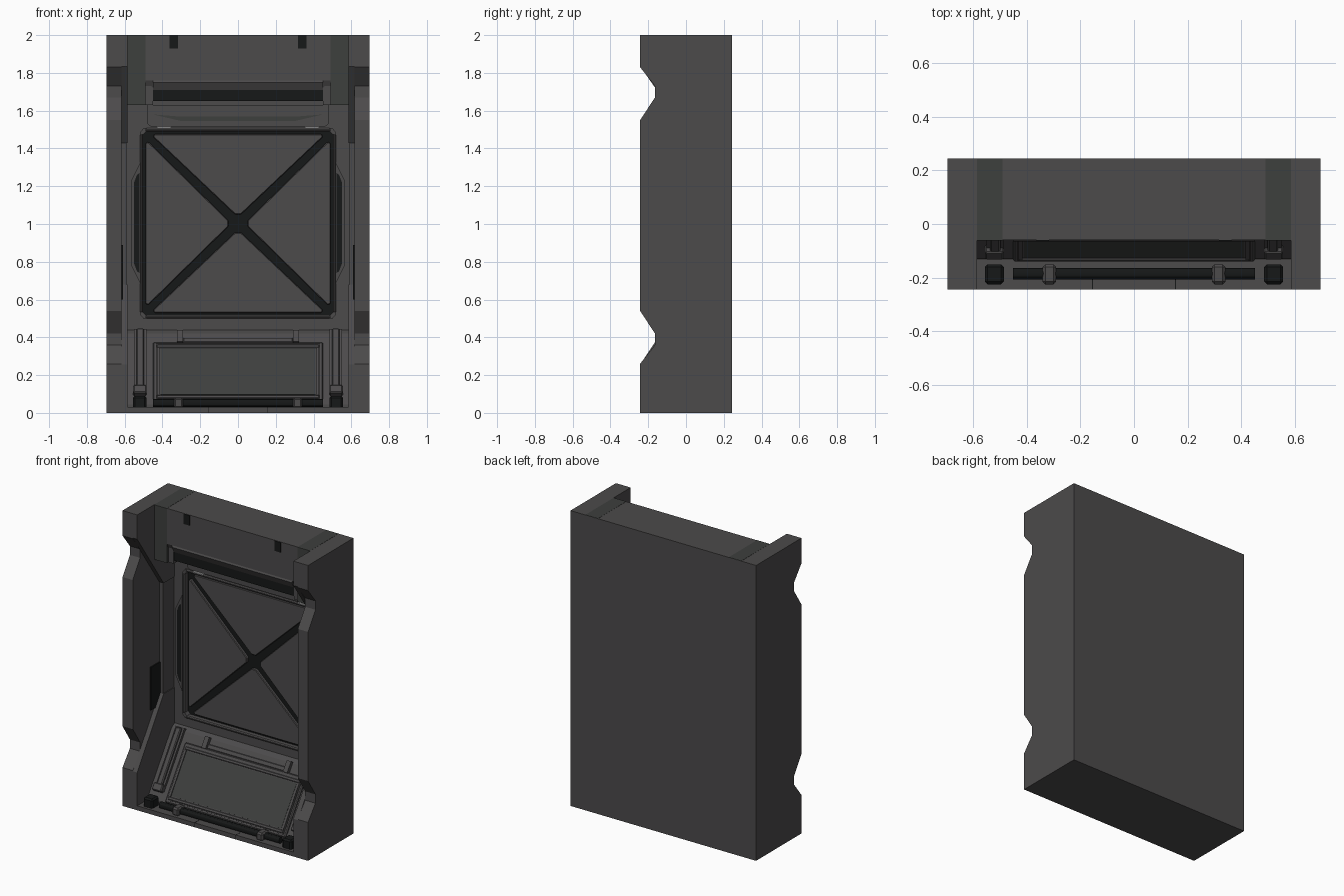
import bpy, bmesh, math
from mathutils import Vector

if "Cube" in bpy.data.objects:
    bpy.data.objects.remove(bpy.data.objects["Cube"])


def material(name, r, g, b):
    m = bpy.data.materials.new(name)
    m.diffuse_color = (r, g, b, 1)
    m.use_nodes = True
    m.node_tree.nodes["Principled BSDF"].inputs["Base Color"].default_value = m.diffuse_color
    return m


BODY = material("body_grey", 0.072, 0.069, 0.07)
DARK = material("dark_rubber", 0.008, 0.009, 0.009)
PANEL = material("panel_grey", 0.047, 0.05, 0.047)
LIGHT = material("light_strip", 0.75, 0.75, 0.75)


def prism(name, pts, plane, a, b, mat=BODY, bevel=0, mirror=False):
    """Extrude a 2D outline: 'yz' runs along x, 'xz' runs along y."""
    place = (lambda p, d: (d, *p)) if plane == "yz" else (lambda p, d: (p[0], d, p[1]))
    bm = bmesh.new()
    lo = [bm.verts.new(place(p, a)) for p in pts]
    hi = [bm.verts.new(place(p, b)) for p in pts]
    bm.faces.new(lo)
    bm.faces.new(hi)
    for i in range(len(pts)):
        j = (i + 1) % len(pts)
        bm.faces.new((lo[i], lo[j], hi[j], hi[i]))
    bmesh.ops.recalc_face_normals(bm, faces=bm.faces)
    me = bpy.data.meshes.new(name)
    bm.to_mesh(me)
    bm.free()
    me.materials.append(mat)
    ob = bpy.data.objects.new(name, me)
    bpy.context.collection.objects.link(ob)
    if bevel:
        m = ob.modifiers.new("bevel", "BEVEL")
        m.width, m.segments = bevel, 1
        m.limit_method = "ANGLE"
    if mirror:
        ob.modifiers.new("mirror", "MIRROR")
    return ob


def box(name, x, y, z, mat=BODY, bevel=0, mirror=False):
    pts = [(x[0], z[0]), (x[1], z[0]), (x[1], z[1]), (x[0], z[1])]
    return prism(name, pts, "xz", y[0], y[1], mat, bevel, mirror)


W, D, WALL, BED = 0.695, 0.243, 0.157, 0.185
SIDE, PAD = 0.618, 0.585            # inner faces of the side wall and its pads

# back slab, and the wall around the hatch opening
box("back_slab", (-SIDE, SIDE), (BED + 0.003, D), (0, 1.63))
box("wall_side", (0.505, SIDE), (WALL, BED + 0.003), (0, 1.63), mirror=True)
box("wall_top", (-0.505, 0.505), (WALL, BED + 0.003), (1.495, 1.63))
box("wall_bottom", (-0.505, 0.505), (WALL, BED + 0.003), (0, 0.51))

# overhanging header
prism("header", [(-0.06, 2), (-0.06, 1.76), (-0.035, 1.71), (WALL, 1.71),
                 (WALL, 1.63), (D, 1.63), (D, 2)], "yz", -PAD, PAD)
prism("header_lip", [(-0.06, 1.76), (-0.066, 1.75), (-0.045, 1.71), (-0.02, 1.71),
                     (-0.02, 1.76)], "yz", -0.45, 0.45)
box("header_seal", (-0.45, 0.45), (-0.04, WALL), (1.65, 1.71), DARK)
prism("header_strip", [(-0.062, 1.63), (-0.062, 2), (-0.06, 2.001), (0.242, 2.001),
                       (0.242, 1.9), (WALL, 1.63)],
      "yz", 0.49, 0.584, PANEL, mirror=True)
prism("header_gusset", [(0.45, 1.63), (0.49, 1.63), (0.49, 1.76), (0.45, 1.72)],
      "xz", -0.045, WALL, mirror=True)
box("header_slot", (0.317, 0.363), (-0.064, -0.05), (1.93, 1.998), DARK, mirror=True)

# side walls with two notches in the front edge
prism("side_wall", [(D, 0), (D, 2), (-D, 2), (-D, 1.83), (-0.164, 1.73), (-0.164, 1.67),
                    (-D, 1.55), (-D, 0.54), (-0.164, 0.42), (-0.164, 0.36),
                    (-D, 0.26), (-D, 0)], "yz", SIDE, W, mirror=True)
prism("upper_wall_pad", [(-D, 2), (-D, 1.835), (0.04, 1.43), (WALL, 1.43), (WALL, 1.63),
                         (D, 1.63), (D, 2)], "yz", PAD, SIDE, mirror=True)
prism("lower_wall_pad", [(-D, 0), (-D, 0.255), (0.04, 0.68), (WALL, 0.68), (WALL, 0)],
      "yz", PAD, SIDE, mirror=True)
box("wall_ledge", (0.59, SIDE), (0.04, WALL), (0.66, 1.45), mirror=True)
box("wall_plate", (SIDE - 0.008, SIDE), (-0.06, 0.04), (0.6, 0.89), DARK, mirror=True)

# panel under the header with a thin tapered slot
prism("upper_trim", [(-0.48, 1.63), (-0.48, 1.53), (-0.46, 1.515), (0.46, 1.515),
                     (0.48, 1.53), (0.48, 1.63)], "xz", WALL - 0.015, WALL)
prism("trim_slot", [(-0.45, 1.58), (-0.3, 1.545), (0.3, 1.545), (0.45, 1.58),
                    (0.3, 1.568), (-0.3, 1.568)], "xz", WALL - 0.018, WALL, PANEL)
box("trim_light", (0.355, 0.43), (WALL - 0.025, WALL), (1.508, 1.516), LIGHT, mirror=True)

# cross-braced hatch: rim bars, dark bed and four raised triangles
CZ = 1.003
box("hatch_rim_side", (0.503, 0.52), (WALL - 0.012, BED), (0.53, 1.476), bevel=0.006, mirror=True)
for s in (-1, 1):
    z = CZ + s * 0.495
    box("hatch_rim_end", (-0.495, 0.495), (WALL - 0.012, BED), (z - 0.009, z + 0.009), bevel=0.006)
    prism("hatch_rim_corner", [(0.52, CZ + s * 0.47), (0.52, CZ + s * 0.48),
                               (0.5, CZ + s * 0.504), (0.485, CZ + s * 0.504),
                               (0.485, CZ + s * 0.487), (0.503, CZ + s * 0.47)],
          "xz", WALL - 0.01, BED, mirror=True)
box("hatch_bed", (-0.508, 0.508), (BED, BED + 0.01), (0.5, 1.5), DARK)


def triangle(a, b, apex, r=0.022):
    """Triangle outline with each corner cut off."""
    v = [Vector(p) for p in (a, b, apex)]
    out = []
    for i, p in enumerate(v):
        for q in (v[i - 1], v[(i + 1) % 3]):
            out.append(tuple(p + (q - p).normalized() * r))
    return out


for s in (-1, 1):
    prism("hatch_panel_vertical", triangle((-0.465, CZ + s * 0.473), (0.465, CZ + s * 0.473),
          (0, CZ + s * 0.033)), "xz", 0.165, BED + 0.005, bevel=0.004)
    prism("hatch_panel_side", triangle((s * 0.49, CZ - 0.447), (s * 0.49, CZ + 0.447),
          (s * 0.035, CZ)), "xz", 0.165, BED + 0.005, bevel=0.004)

# side handles of the hatch
prism("handle", [(0.515, 0.68), (0.535, 0.72), (0.565, 0.78), (0.565, 1.23),
                 (0.535, 1.29), (0.515, 1.33)], "xz", WALL - 0.02, WALL, mirror=True)
prism("handle_groove", [(0.522, 0.74), (0.535, 0.75), (0.55, 0.79), (0.55, 1.22),
                        (0.535, 1.26), (0.522, 1.27)], "xz", WALL - 0.023, WALL, DARK, mirror=True)

# sloping console: outlines are (distance up the slope, height above it)
A, B = Vector((-0.13, 0.045)), Vector((0.125, 0.42))
UP = (B - A).normalized()
OUT = Vector((-UP.y, UP.x))


def on_slope(name, x, t, h, mat=BODY, bevel=0, mirror=False):
    pts = [tuple(A + UP * p + OUT * q) for p, q in
           ((t[0], h[0]), (t[1], h[0]), (t[1], h[1]), (t[0], h[1]))]
    return prism(name, pts, "yz", x[0], x[1], mat, bevel, mirror)


prism("console_bed", [(-D, 0), (-D, 0.03), (A.x, 0.03), tuple(A), tuple(B),
                      (WALL, 0.44), (WALL, 0)], "yz", -PAD, PAD)
on_slope("console_panel", (-0.45, 0.45), (0.0, 0.39), (-0.01, 0.015), bevel=0.006)
on_slope("screen_frame", (-0.435, 0.435), (0.015, 0.375), (0, 0.022))
for name, x, t in (("frame_top", (-0.43, 0.43), (0.345, 0.365)),
                   ("frame_bottom", (-0.43, 0.43), (0.02, 0.04))):
    on_slope(name, x, t, (0, 0.029), bevel=0.004)
on_slope("frame_side", (0.415, 0.43), (0.04, 0.345), (0, 0.029), mirror=True)
on_slope("screen", (-0.41, 0.41), (0.046, 0.34), (0, 0.024), PANEL)
on_slope("hinge_lug", (0.29, 0.322), (0.385, 0.46), (-0.01, 0.025), mirror=True)
on_slope("hinge_shelf", (-0.29, 0.29), (0.39, 0.42), (-0.01, 0.012), bevel=0.004)

# struts beside the console
on_slope("strut_rail", (0.485, 0.55), (0.06, 0.47), (-0.01, 0.018), mirror=True)
on_slope("strut", (0.498, 0.537), (0.09, 0.465), (0, 0.035), bevel=0.006, mirror=True)
on_slope("strut_collar", (0.485, 0.555), (0.05, 0.1), (0, 0.04), bevel=0.006, mirror=True)
box("strut_clip", (0.485, 0.555), (-0.225, -0.15), (0.02, 0.09), DARK, bevel=0.01, mirror=True)

# hinge bar, its clips and the seams in the sill
bpy.ops.mesh.primitive_cylinder_add(vertices=12, radius=0.021, depth=0.9,
                                    location=(0, -0.185, 0.052), rotation=(0, math.pi / 2, 0))
bar = bpy.context.object
bar.name = "hinge_bar"
bar.data.materials.append(DARK)
bpy.ops.object.shade_smooth_by_angle()
box("bar_clip", (0.29, 0.34), (-0.225, -0.15), (0.025, 0.08), bevel=0.01, mirror=True)
box("sill_seam", (0.153, 0.157), (-0.2432, -0.2), (0.001, 0.031), DARK, mirror=True)
